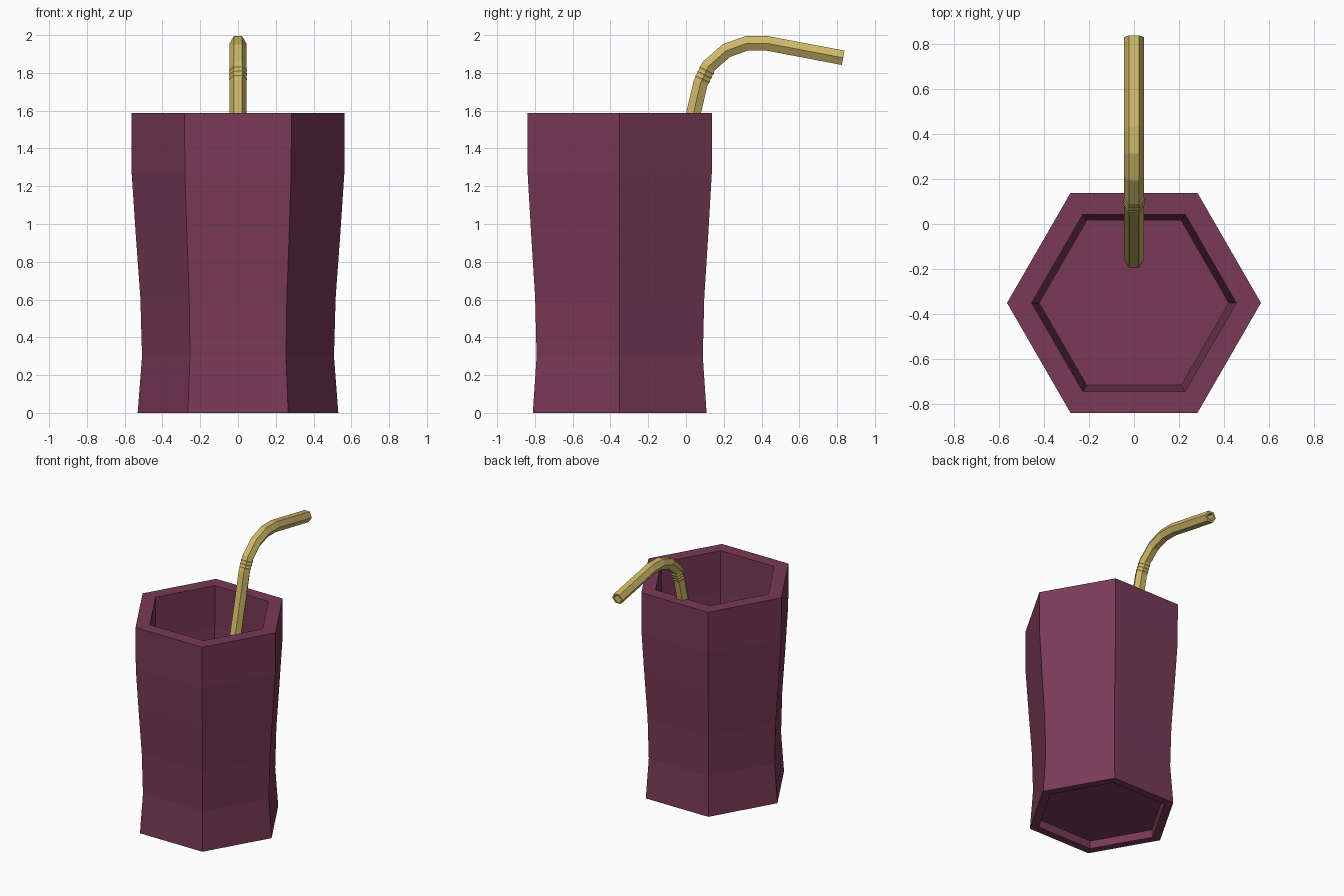
import bpy, bmesh, math
from mathutils import Vector

default = bpy.data.objects.get("Cube")
if default:
    bpy.data.objects.remove(default, do_unlink=True)

SIDES = 6


def make_material(name, rgb):
    mat = bpy.data.materials.new(name)
    mat.use_nodes = True
    color = (*rgb, 1.0)
    mat.diffuse_color = color
    mat.node_tree.nodes["Principled BSDF"].inputs["Base Color"].default_value = color
    return mat


def hexagon(bm, center, radius, u, v):
    """One six-sided ring of vertices in the plane of u and v."""
    angles = [math.tau * i / SIDES for i in range(SIDES)]
    return [bm.verts.new(center + radius * (math.cos(a) * u + math.sin(a) * v)) for a in angles]


def skin_rings(name, bm, rings, mat):
    """Bridge the rings in order, cap both ends and make the object."""
    for a, b in zip(rings, rings[1:]):
        for i in range(SIDES):
            j = (i + 1) % SIDES
            bm.faces.new((a[i], a[j], b[j], b[i]))
    bm.faces.new(rings[0][::-1])
    bm.faces.new(rings[-1])
    bmesh.ops.recalc_face_normals(bm, faces=bm.faces)
    mesh = bpy.data.meshes.new(name)
    bm.to_mesh(mesh)
    bm.free()
    mesh.materials.append(mat)
    obj = bpy.data.objects.new(name, mesh)
    bpy.context.collection.objects.link(obj)
    return obj


plum = make_material("plum", (0.195, 0.042, 0.093))
straw_gold = make_material("straw gold", (0.62, 0.48, 0.14))
X, Y, Z = Vector((1, 0, 0)), Vector((0, 1, 0)), Vector((0, 0, 1))

# Cup: recessed foot, waisted wall, thick rim, inner wall and inner floor
cup_profile = [
    (0.455, 0.055), (0.465, 0.0), (0.531, 0.0), (0.508, 0.3), (0.517, 0.61),
    (0.541, 0.94), (0.563, 1.27), (0.565, 1.587), (0.455, 1.587),
    (0.453, 1.27), (0.431, 0.94), (0.422, 0.78),
]
bm = bmesh.new()
rings = [hexagon(bm, Vector((0, -0.351, z)), r, X, Y) for r, z in cup_profile]
skin_rings("cup", bm, rings, plum)

# Straw path, side-on: (y, z), rising from the cup floor and bending backwards
path = [Vector((0, y, z)) for y, z in [
    (-0.158, 0.76), (0.04, 1.587), (0.077, 1.746), (0.12, 1.836),
    (0.214, 1.918), (0.32, 1.956), (0.431, 1.956), (0.832, 1.88)]]
R = 0.0445
bm = bmesh.new()
rings = []
for i, p in enumerate(path):
    before = (p - path[i - 1]).normalized() if i else Vector()
    after = (path[i + 1] - p).normalized() if i + 1 < len(path) else Vector()
    tangent = (before + after).normalized()
    rings.append(hexagon(bm, p, R, X, X.cross(tangent)))
    # Small ridges along the flexible part
    if i == 2:
        for k in range(3):
            for step, radius in ((0.15, R), (0.25, R * 1.09), (0.35, R)):
                q = p.lerp(path[3], step + 0.25 * k)
                rings.append(hexagon(bm, q, radius, X, X.cross(after)))

# Hollow open end of the straw
for depth in (0, 0.2):
    rings.append(hexagon(bm, path[-1] - tangent * depth, R * 0.65, X, X.cross(tangent)))
skin_rings("drinking_straw", bm, rings, straw_gold)
